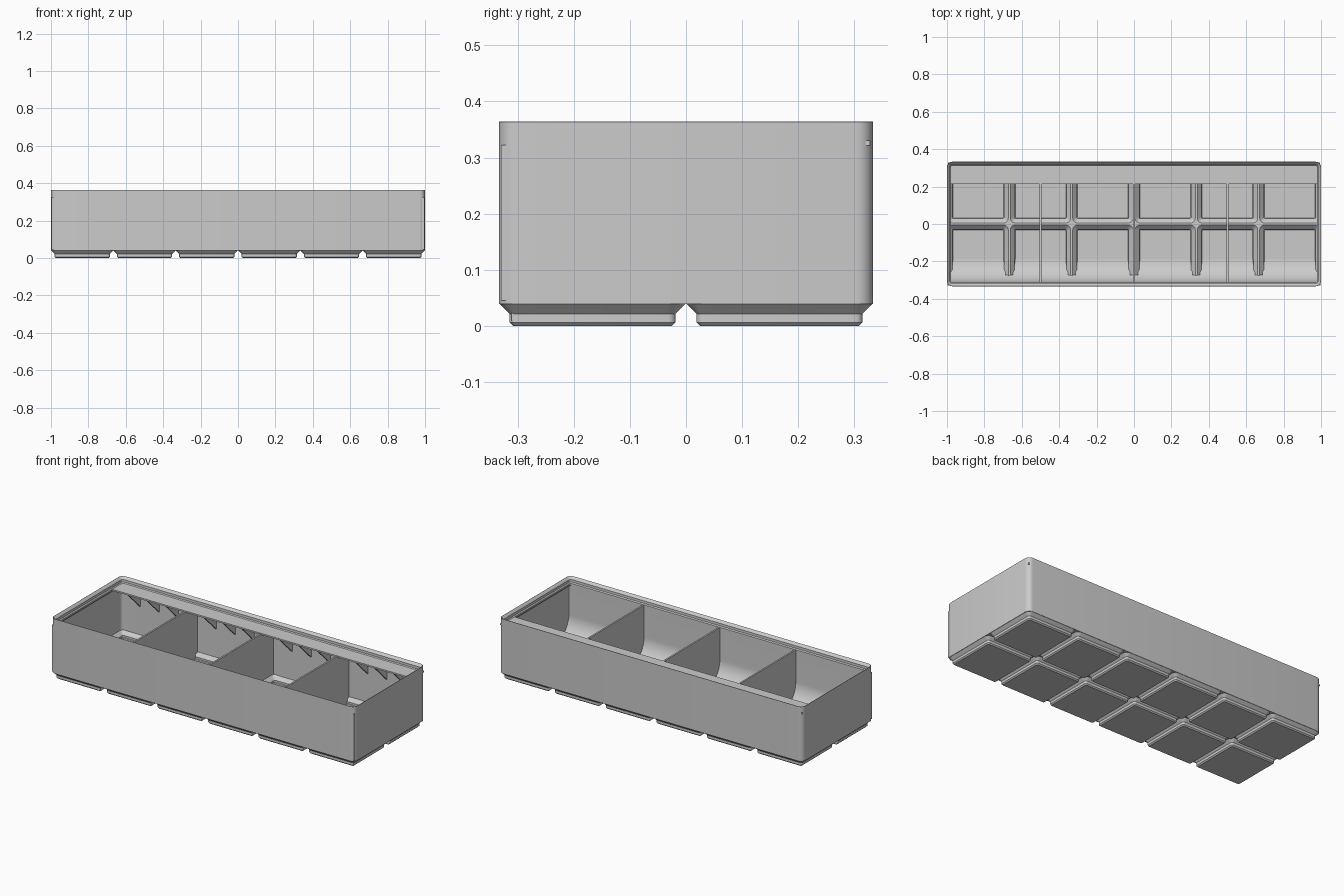
import bpy, bmesh, math

if "Cube" in bpy.data.objects:
    bpy.data.objects.remove(bpy.data.objects["Cube"])

grey = bpy.data.materials.new("light_grey_plastic")
grey.use_nodes = True
grey.diffuse_color = (0.6, 0.6, 0.6, 1)
grey.node_tree.nodes["Principled BSDF"].inputs["Base Color"].default_value = (0.6, 0.6, 0.6, 1)

COLS, ROWS, CELL = 6, 2, 1 / 3
HX, HY = COLS * CELL / 2, ROWS * CELL / 2
FLOOR, RIDGE, SHELF = 0.009, 0.047, 0.33
LIP = 0.0207                      # inward reach of the stacking lip
INNER_Y = HY - LIP
parts = []


def finish(name, bm):
    bmesh.ops.recalc_face_normals(bm, faces=bm.faces)
    mesh = bpy.data.meshes.new(name)
    bm.to_mesh(mesh)
    bm.free()
    mesh.materials.append(grey)
    obj = bpy.data.objects.new(name, mesh)
    bpy.context.collection.objects.link(obj)
    parts.append(obj)
    return obj


def rounded_rect(cx, cy, hx, hy, radii, z, steps=6):
    """Rectangle outline with one radius per corner, anticlockwise from +x +y."""
    points = []
    for i, (sx, sy) in enumerate([(1, 1), (-1, 1), (-1, -1), (1, -1)]):
        r = radii[i]
        for k in range(steps + 1):
            a = math.pi / 2 * (i + k / steps)
            points.append((cx + sx * (hx - r) + r * math.cos(a),
                           cy + sy * (hy - r) + r * math.sin(a), z))
    return points


def loft(name, outlines, closed=False):
    bm = bmesh.new()
    rings = [[bm.verts.new(p) for p in o] for o in outlines]
    pairs = list(zip(rings, rings[1:]))
    if closed:
        pairs.append((rings[-1], rings[0]))
    else:
        bm.faces.new(rings[0])
        bm.faces.new(rings[-1])
    for a, b in pairs:
        for i in range(len(a)):
            j = (i + 1) % len(a)
            bm.faces.new((a[i], a[j], b[j], b[i]))
    return finish(name, bm)


def extrude_x(name, profile, x0, x1):
    """Solid from a (y, z) profile swept along x."""
    return loft(name, [[(x, y, z) for y, z in profile] for x in (x0, x1)])


def box(name, x0, x1, y0, y1, z0, z1):
    return extrude_x(name, [(y0, z0), (y1, z0), (y1, z1), (y0, z1)], x0, x1)


# Outer wall with stacking lip
wall_profile = [(0, 0.0385), (0, 0.3635), (0.0015, 0.3645), (0.0025, 0.3635),
                (0.0151, 0.35), (0.0151, 0.335), (LIP, 0.3295), (LIP, 0.32),
                (0.0076, 0.307), (0.0076, 0.0385)]
loft("outer_wall", [rounded_rect(0, 0, HX - d, HY - d, [max(0.03 - d, 0.008)] * 4, z)
                    for d, z in wall_profile], closed=True)

# Scoop arc, from the floor up to the front wall
R = 0.13
SCOOP_Y, SCOOP_Z = -INNER_Y + R, FLOOR + R


def scoop_arc(z_from, z_to, steps):
    a0 = math.acos((SCOOP_Z - z_from) / R)
    a1 = math.acos((SCOOP_Z - z_to) / R)
    angles = [a0 + (a1 - a0) * k / steps for k in range(steps + 1)]
    return [(SCOOP_Y - R * math.sin(a), SCOOP_Z - R * math.cos(a)) for a in angles]


SPLIT = RIDGE - 0.002
extrude_x("upper_scoop", scoop_arc(SPLIT, SCOOP_Z, 14) +
          [(-INNER_Y, 0.322), (-HY + 0.004, 0.322), (-HY + 0.004, SPLIT)],
          -HX + 0.004, HX - 0.004)

# Hollow feet, each with a square rim that joins its neighbours
H = CELL / 2
for col in range(COLS):
    for row in range(ROWS):
        cx, cy = (col + 0.5) * CELL - HX, (row + 0.5) * CELL - HY
        rim = []
        for sx, sy in [(1, 1), (-1, 1), (-1, -1), (1, -1)]:
            outer = abs(cx + sx * H) > HX - 0.01 and abs(cy + sy * H) > HY - 0.01
            rim.append(0.03 if outer else 0.0005)
        levels = [(0.1415, 0.0065, 0), (0.148, 0.0127, 0.0064), (0.148, 0.0127, 0.0215),
                  (0.165, 0.03, 0.0385), (H, rim, 0.0386), (H, rim, RIDGE),
                  (0.161, 0.025, RIDGE), (0.1385, 0.008, 0.0245),
                  (0.1385, 0.008, 0.013), (0.135, 0.006, FLOOR)]
        foot = loft("foot", [rounded_rect(cx, cy, h, h, r if isinstance(r, list) else [r] * 4, z)
                             for h, r, z in levels])
        foot.scale = (0.9995, 0.9995, 1)
        if row == 0:
            lower = scoop_arc(FLOOR + 0.0001, SPLIT, 8)
            extrude_x("lower_scoop", lower + [(-HY + 0.012, SPLIT), (-HY + 0.022, 0.03),
                                              (-HY + 0.022, FLOOR)], cx - 0.146, cx + 0.146)

# Dividers, reaching down into the wells where they cross one
T = 0.0048
for x in (-0.5, 0, 0.5):
    box("divider", x - T, x + T, -HY + 0.005, HY - 0.005, 0.04, 0.3285)
    if x:
        for cy in (-H, H):
            box("divider_foot", x - T, x + T, cy - 0.142, cy + 0.142, 0.006, 0.042)

# Label shelf with triangular brackets underneath
SHELF_Y, SHELF_LOW = 0.215, SHELF - 0.009
box("label_shelf", -HX + 0.005, HX - 0.005, SHELF_Y, HY - 0.005, SHELF_LOW, SHELF)
for i in range(1, 16):
    if i % 4:
        x = -HX + i * HX / 8
        extrude_x("shelf_bracket", [(SHELF_Y, SHELF_LOW + 0.001), (HY - 0.005, SHELF_LOW + 0.001),
                                    (HY - 0.005, SHELF_LOW - 0.11)], x - T, x + T)

# Smooth shading with sharp edges kept
bpy.ops.object.select_all(action='DESELECT')
for obj in parts:
    obj.select_set(True)
bpy.context.view_layer.objects.active = parts[0]
bpy.ops.object.shade_smooth_by_angle(angle=math.radians(30))
